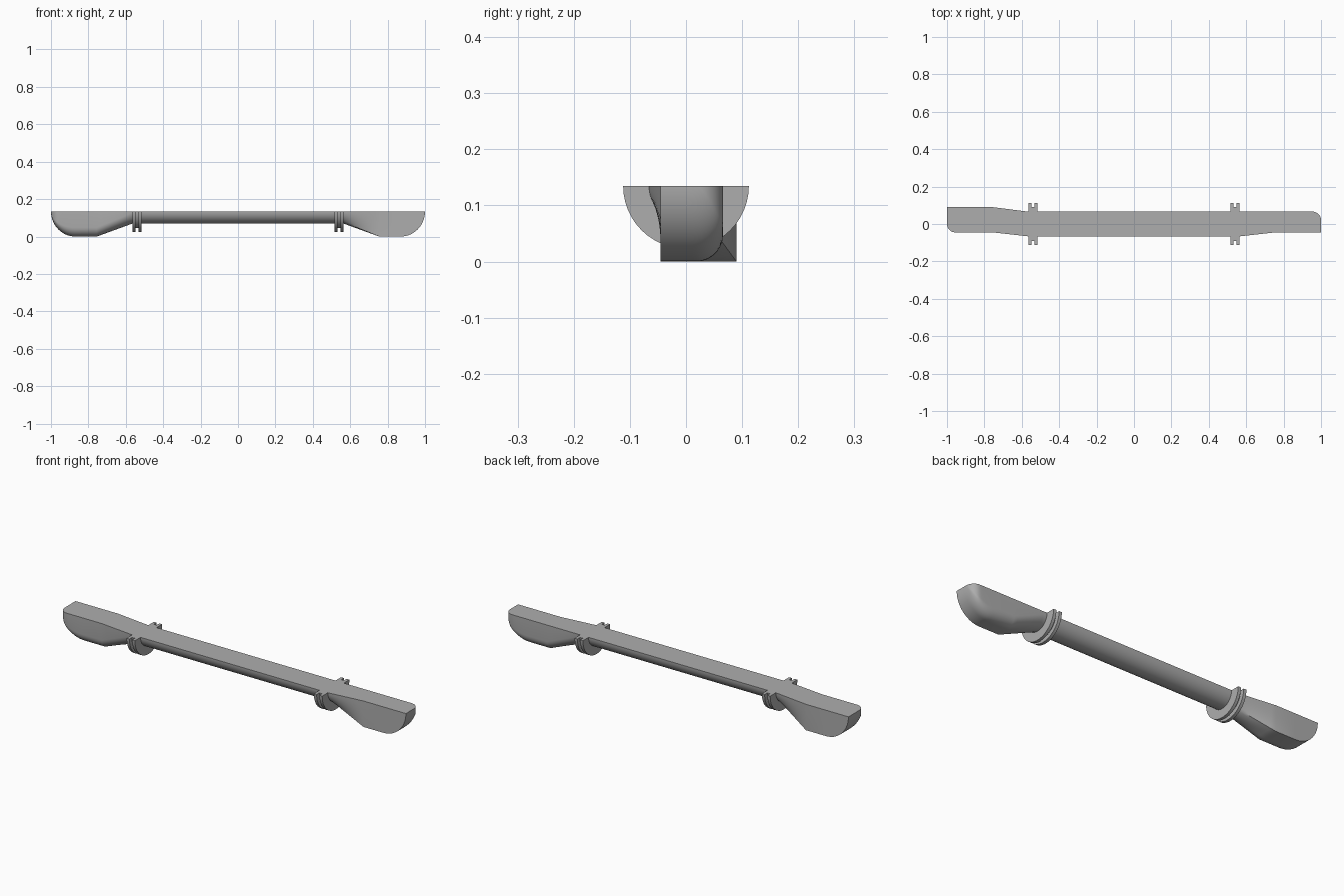
import bpy
import bmesh
from math import sin, cos, pi, sqrt, radians

if "Cube" in bpy.data.objects:
    bpy.data.objects.remove(bpy.data.objects["Cube"], do_unlink=True)

TOP = 0.135      # height of the flat cut face
SHAFT_R = 0.066
STEPS = 24       # segments around a half section

grey = bpy.data.materials.new("plain grey")
grey.use_nodes = True
colour = (0.42, 0.42, 0.42, 1)
grey.diffuse_color = colour
grey.node_tree.nodes["Principled BSDF"].inputs["Base Color"].default_value = colour


def half_circle(r):
    """Lower half circle as (y, depth), front edge to back edge."""
    return [(-r * cos(pi * i / STEPS), r * sin(pi * i / STEPS))
            for i in range(STEPS + 1)]


def blade_section(flat, back, depth):
    """Flat wall and sharp lower edge on one side, rounded on the other."""
    r = 0.048
    third = STEPS // 3
    pts = [(flat, depth * i / third) for i in range(third)]
    pts += [(flat + (back - r - flat) * i / third, depth) for i in range(third)]
    arc = STEPS - 2 * third - 1
    for i in range(arc + 1):
        a = pi / 2 * i / arc
        pts.append((back - r + r * sin(a), depth - r * (1 - cos(a))))
    return pts + [(back, 0)]


def loft(name, sections, turn=1):
    """Skin (x, section) pairs; turn=-1 spins the part half round."""
    bm = bmesh.new()
    rings = [[bm.verts.new((turn * x, turn * y, TOP - d)) for y, d in pts]
             for x, pts in sections]
    for a, b in zip(rings, rings[1:]):
        for i in range(len(a)):
            j = (i + 1) % len(a)
            bm.faces.new((a[i], a[j], b[j], b[i]))
    bm.faces.new(rings[0])
    bm.faces.new(rings[-1])
    bmesh.ops.recalc_face_normals(bm, faces=bm.faces)
    mesh = bpy.data.meshes.new(name)
    bm.to_mesh(mesh)
    bm.free()
    mesh.materials.append(grey)
    obj = bpy.data.objects.new(name, mesh)
    bpy.context.collection.objects.link(obj)
    bpy.ops.object.select_all(action="DESELECT")
    obj.select_set(True)
    bpy.context.view_layer.objects.active = obj
    bpy.ops.object.shade_smooth_by_angle(angle=radians(30))


def blade(name, flat, back, turn):
    round_end = half_circle(SHAFT_R)
    full = blade_section(flat, back, TOP)
    sections = [(0.54, round_end)]
    # Taper from the shaft to the full blade
    for k in range(9):
        t = k / 8
        sections.append((0.565 + 0.19 * t,
                         [(p[0] + (q[0] - p[0]) * t, p[1] + (q[1] - p[1]) * t)
                          for p, q in zip(round_end, full)]))
    # Quarter-round tip with a small rounded corner on the curved side
    for k in range(15):
        a = pi / 2 * k / 14
        x = 0.87 + 0.13 * sin(a)
        u = max(0, (x - 0.955) / 0.045)
        edge = back - 0.045 * (1 - sqrt(max(0, 1 - u * u)))
        squeeze = (edge - flat) / (back - flat)
        sections.append((x, [(flat + (y - flat) * squeeze, d * max(cos(a), 0.01))
                             for y, d in full]))
    loft(name, sections, turn)


# Shaft
loft("shaft", [(-0.54, half_circle(SHAFT_R)), (0.54, half_circle(SHAFT_R))])

# Blades, facing opposite ways
blade("left_blade", -0.045, SHAFT_R, 1)
blade("right_blade", -0.09, 0.045, -1)

# Grooved collars
collar = [(0.516, 0.112), (0.532, 0.112), (0.532, 0.09),
          (0.548, 0.09), (0.548, 0.112), (0.564, 0.112)]
for name, turn in (("left_collar", 1), ("right_collar", -1)):
    loft(name, [(x, half_circle(r)) for x, r in collar], turn)
